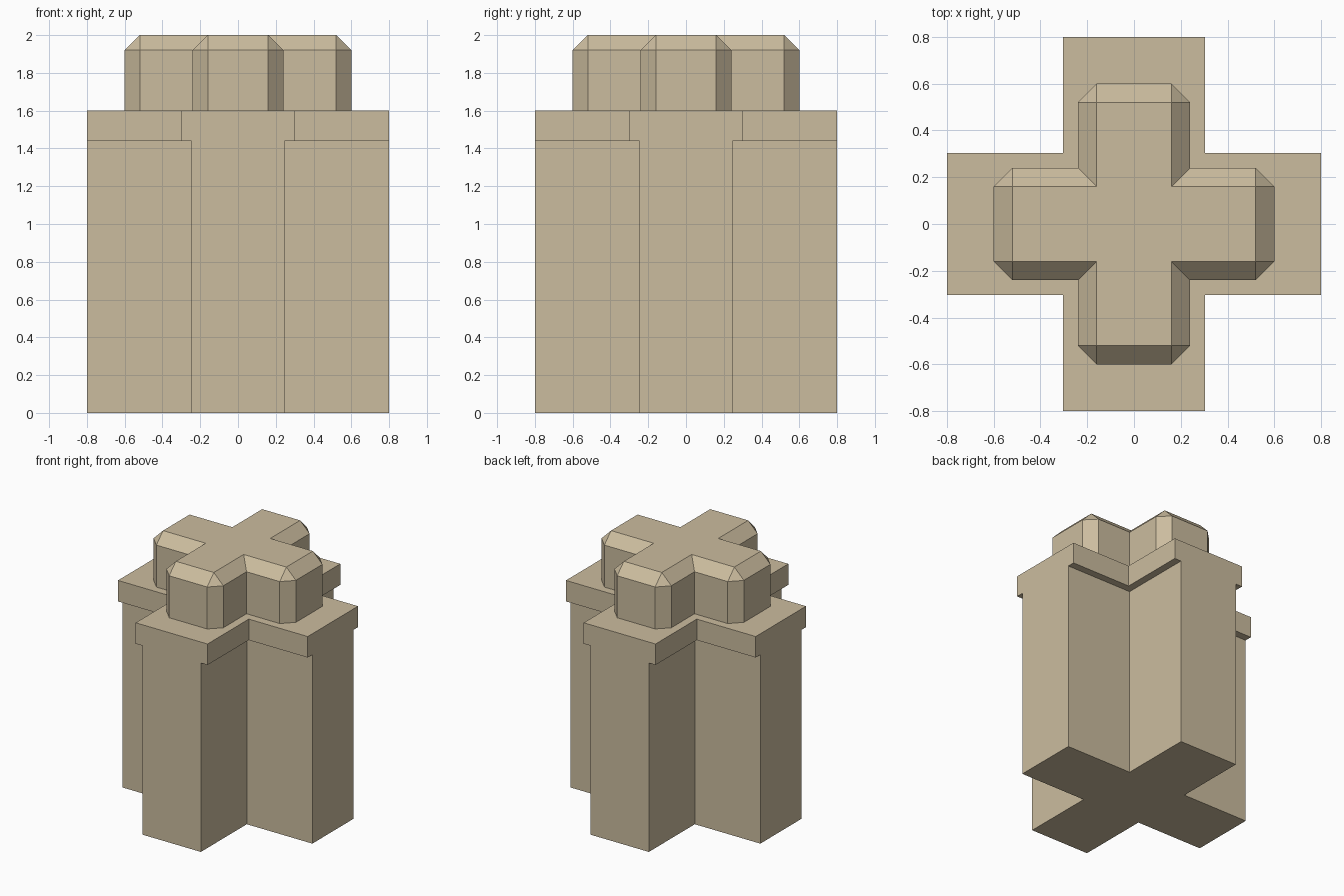
import bpy, bmesh
from math import pi
from mathutils import Matrix, Vector

if "Cube" in bpy.data.objects:
    bpy.data.objects.remove(bpy.data.objects["Cube"])

stone = bpy.data.materials.new("warm sandstone")
stone.diffuse_color = (0.60, 0.505, 0.345, 1)
stone.use_nodes = True
stone.node_tree.nodes["Principled BSDF"].inputs["Base Color"].default_value = stone.diffuse_color


def cross(length, half, z):
    """Twelve points of a plus-shaped outline at height z."""
    quarter = [(length, -half, z), (length, half, z), (half, half, z)]
    return [Matrix.Rotation(k * pi / 2, 3, 'Z') @ Vector(p)
            for k in range(4) for p in quarter]


def wall(a, b, z0, z1):
    """Upright rectangle over the ground line a-b."""
    return [(*a, z0), (*b, z0), (*b, z1), (*a, z1)]


def build(name, arm_faces, whole_faces):
    """Repeat the faces of the +x arm four times, then add shared faces."""
    bm = bmesh.new()
    for k in range(4):
        rot = Matrix.Rotation(k * pi / 2, 3, 'Z')
        for f in arm_faces:
            bm.faces.new([bm.verts.new(rot @ Vector(p)) for p in f])
    for f in whole_faces:
        bm.faces.new([bm.verts.new(p) for p in f])
    bmesh.ops.remove_doubles(bm, verts=bm.verts, dist=1e-4)
    bmesh.ops.recalc_face_normals(bm, faces=bm.faces)
    mesh = bpy.data.meshes.new(name)
    bm.to_mesh(mesh)
    bm.free()
    mesh.materials.append(stone)
    obj = bpy.data.objects.new(name, mesh)
    bpy.context.collection.objects.link(obj)


def both_sides(faces):
    return faces + [[(x, -y, z) for x, y, z in f] for f in faces]


# Cross-shaped shaft with a lip that overhangs only the arm sides
L, s, c = 0.8, 0.247, 0.303
lip, top = 1.44, 1.6
end = [(L, -s, 0), (L, s, 0), (L, s, lip), (L, c, lip),
       (L, c, top), (L, -c, top), (L, -c, lip), (L, -s, lip)]
sides = both_sides([
    wall((L, s), (s, s), 0, lip),                                # shaft side
    [(L, s, lip), (s, s, lip), (c, c, lip), (L, c, lip)],        # lip underside
    wall((L, c), (c, c), lip, top),                              # lip side
])
build("shaft_with_lip", [end] + sides, [cross(L, s, 0), cross(L, c, top)])

# Smaller cross-shaped knob with chamfered outer edges
L, w, b = 0.6, 0.24, 0.08
t, i = w - b, L - b
z0, z1, z2 = 1.6, 1.92, 2.0
end = [
    wall((L, -t), (L, t), z0, z1),
    [(L, -t, z1), (L, t, z1), (i, t, z2), (i, -t, z2)],
]
sides = both_sides([
    wall((L, t), (i, w), z0, z1),                                # corner chamfer
    [(L, t, z1), (i, w, z1), (i, t, z2)],                        # corner triangle
    wall((i, w), (w, w), z0, z1),                                # arm side
    [(i, w, z1), (w, w, z1), (t, t, z2), (i, t, z2)],            # top chamfer
])
build("top_knob", end + sides, [cross(i, t, z2)])
